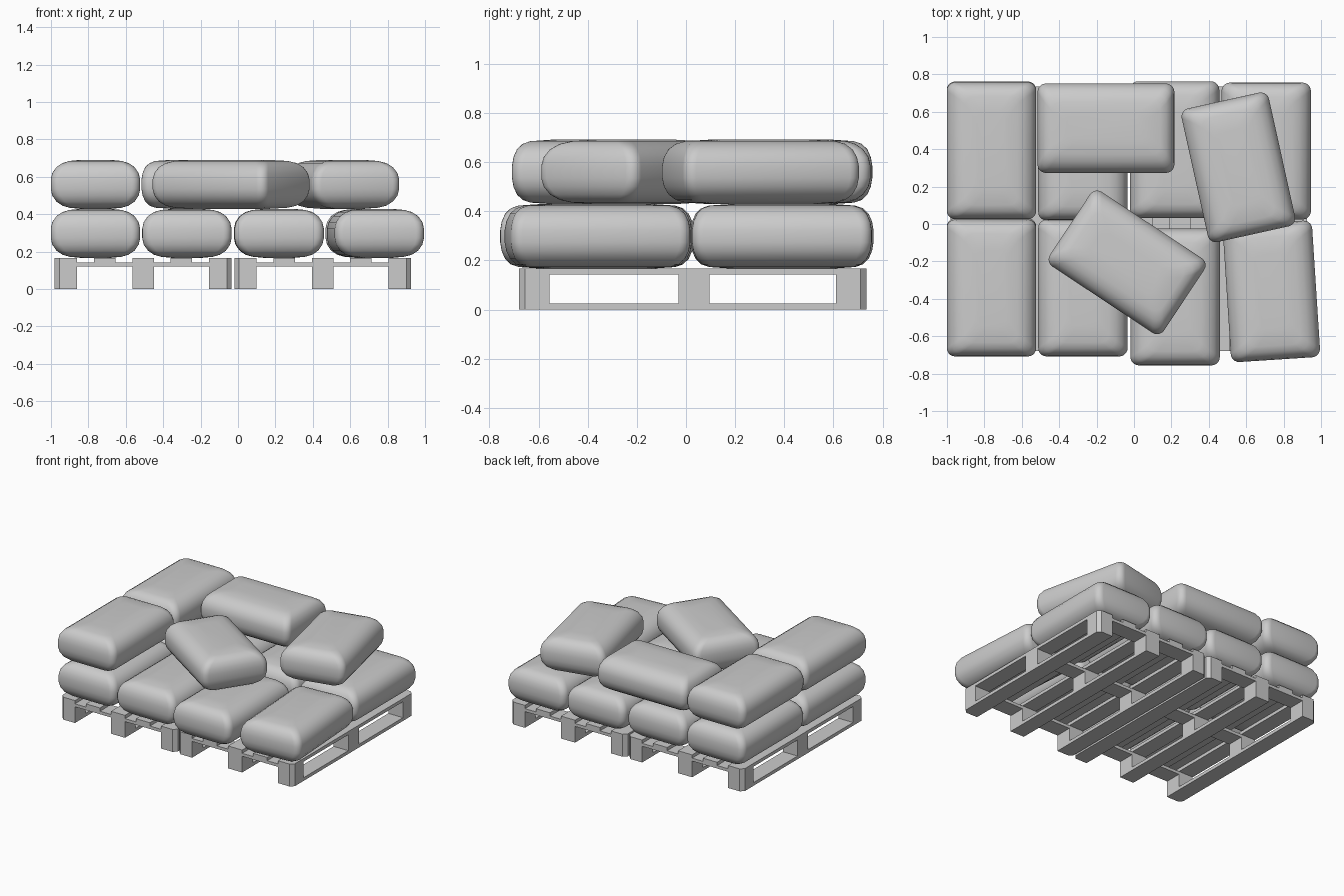
import bpy, bmesh, math
from mathutils import Matrix

if "Cube" in bpy.data.objects:
    bpy.data.objects.remove(bpy.data.objects["Cube"])

grey = bpy.data.materials.new("plain_grey")
grey.diffuse_color = (0.6, 0.6, 0.6, 1)
grey.use_nodes = True
grey.node_tree.nodes["Principled BSDF"].inputs["Base Color"].default_value = grey.diffuse_color


def finish(bm, name, smooth=False):
    bmesh.ops.recalc_face_normals(bm, faces=bm.faces)
    mesh = bpy.data.meshes.new(name)
    bm.to_mesh(mesh)
    bm.free()
    mesh.materials.append(grey)
    obj = bpy.data.objects.new(name, mesh)
    bpy.context.collection.objects.link(obj)
    if smooth:
        bpy.ops.object.select_all(action='DESELECT')
        obj.select_set(True)
        bpy.context.view_layer.objects.active = obj
        bpy.ops.object.shade_smooth_by_angle(angle=math.radians(50))
    return obj


def loft(bm, rings):
    """Skin a stack of point rings and close both ends."""
    loops = [[bm.verts.new(p) for p in ring] for ring in rings]
    n = len(loops[0])
    for a, b in zip(loops, loops[1:]):
        for i in range(n):
            j = (i + 1) % n
            bm.faces.new((a[i], a[j], b[j], b[i]))
    bm.faces.new(loops[0][::-1])
    bm.faces.new(loops[-1])


# ---------- filled sacks ----------
def rounded_rect(hx, hy, r, z, seg=5):
    pts = []
    for k, (sx, sy) in enumerate(((1, 1), (-1, 1), (-1, -1), (1, -1))):
        for i in range(seg + 1):
            a = math.pi / 2 * (k + i / seg)
            pts.append((sx * (hx - r) + r * math.cos(a),
                        sy * (hy - r) + r * math.sin(a), z))
    return pts


# side inset, end inset, height above the middle
HALF = [(0.0, 0.0, 0.025), (0.008, 0.006, 0.06), (0.03, 0.02, 0.092),
        (0.062, 0.043, 0.114), (0.1, 0.075, 0.125), (0.16, 0.16, 0.131)]
PROFILE = [(a, b, -z) for a, b, z in reversed(HALF)] + HALF


def sack(name, x, y, z, angle):
    bm = bmesh.new()
    loft(bm, [rounded_rect(0.239 - a, 0.366 - b, 0.045, h) for a, b, h in PROFILE])
    bm.transform(Matrix.Translation((x, y, z)) @ Matrix.Rotation(math.radians(angle), 4, 'Z'))
    finish(bm, name, smooth=True)


LOWER = [(-0.762, -0.335, 0), (-0.273, -0.342, 0), (0.22, -0.39, 0), (0.735, -0.36, 3.7),
         (-0.762, 0.396, 0), (-0.273, 0.385, 0), (0.217, 0.397, 0), (0.707, 0.39, 0)]
UPPER = [(-0.762, -0.342, 0), (-0.762, 0.392, 0), (-0.15, 0.512, 90),
         (0.558, 0.303, 12.5), (-0.037, -0.205, 56.5)]
for i, (x, y, a) in enumerate(LOWER):
    sack(f"lower_sack_{i + 1}", x, y, 0.298, a)
for i, (x, y, a) in enumerate(UPPER):
    sack(f"upper_sack_{i + 1}", x, y, 0.56, a)


# ---------- pallets ----------
W, Y0, Y1, CUT = 0.945, -0.68, 0.735, 0.025


def plank(bm, px, x0, x1, y0, y1, z0, z1):
    """Board whose corners are cut off where they meet a pallet corner."""
    pts = []
    for x, y, first_x in ((x0, y0, False), (x1, y0, True), (x1, y1, False), (x0, y1, True)):
        if min(abs(x - px), abs(x - px - W)) < 1e-4 and min(abs(y - Y0), abs(y - Y1)) < 1e-4:
            along_x = (x + (CUT if x == x0 else -CUT), y)
            along_y = (x, y + (CUT if y == y0 else -CUT))
            pts += [along_x, along_y] if first_x else [along_y, along_x]
        else:
            pts.append((x, y))
    loft(bm, [[(x, y, z) for x, y in pts] for z in (z0, z1)])


def pallet(side, px):
    legs = [(px, px + 0.12), (px + 0.415, px + 0.53), (px + W - 0.12, px + W)]
    rows = [(Y0, Y0 + 0.125), (-0.03, 0.095), (Y1 - 0.125, Y1)]
    bm = bmesh.new()
    for x0, x1 in legs:
        plank(bm, px, x0, x1, Y0, Y1, 0, 0.024)
    finish(bm, side + "_pallet_skids")
    bm = bmesh.new()
    for x0, x1 in legs:
        for y0, y1 in rows:
            plank(bm, px, x0, x1, y0, y1, 0.024, 0.12)
    finish(bm, side + "_pallet_blocks")
    bm = bmesh.new()
    for y0, y1 in rows:
        plank(bm, px, px, px + W, y0, y1, 0.12, 0.142)
    finish(bm, side + "_pallet_cross_boards")
    bm = bmesh.new()
    for x0, x1 in legs + [(px + 0.21, px + 0.325), (px + 0.62, px + 0.735)]:
        plank(bm, px, x0, x1, Y0, Y1, 0.142, 0.166)
    finish(bm, side + "_pallet_deck_boards")


pallet("left", -0.98)
pallet("right", -0.02)
